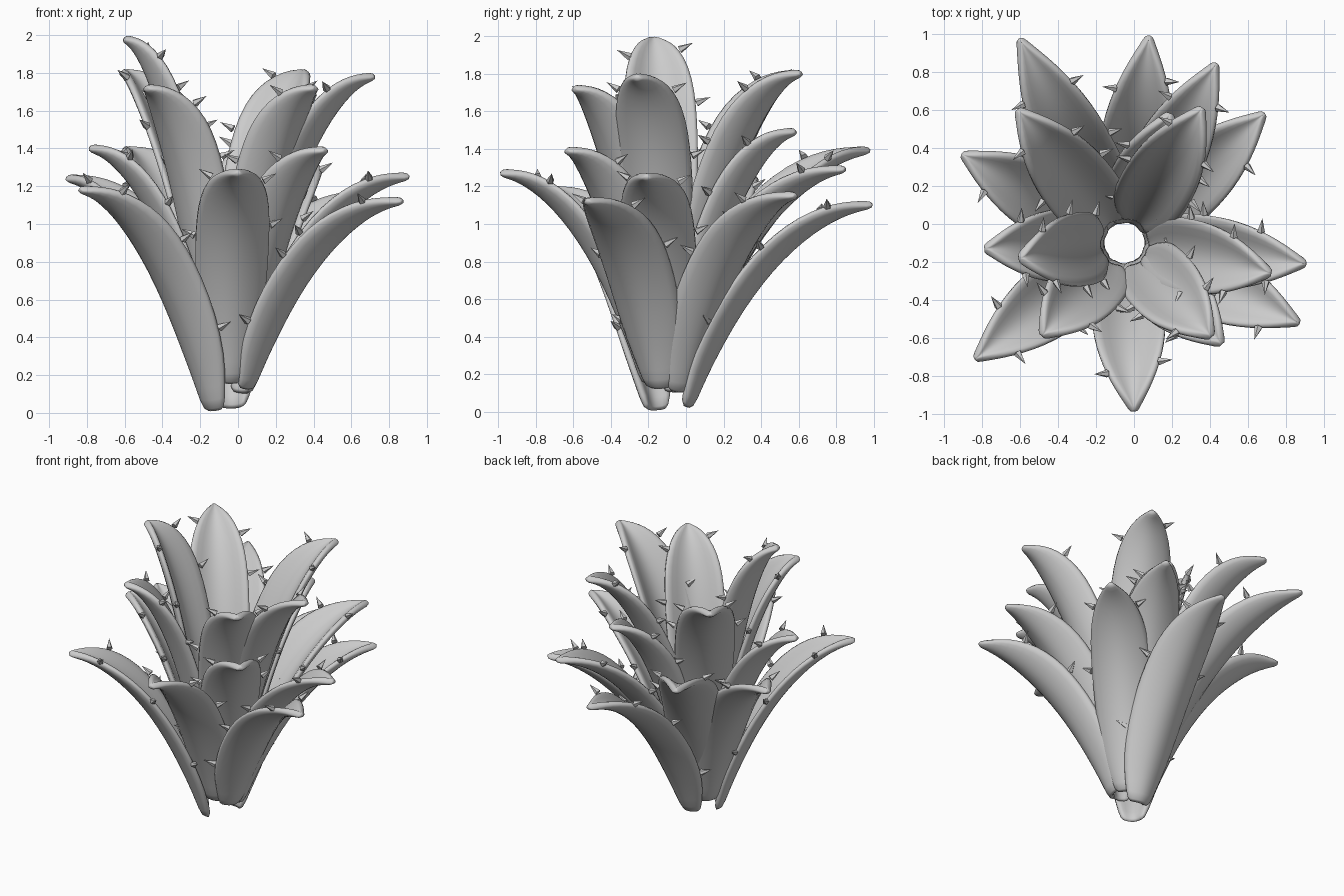
import bpy, bmesh, math, random
from mathutils import Vector

if "Cube" in bpy.data.objects:
    bpy.data.objects.remove(bpy.data.objects["Cube"])

random.seed(4)
CX, CY = -0.05, -0.10          # centre of the rosette's base
UP = Vector((0, 0, 1))
WIDTH = [(0, .075), (.08, .115), (.17, .16), (.3, .188), (.45, .20), (.6, .198),
         (.71, .178), (.81, .135), (.9, .08), (.96, .035), (1, .008)]


def half_width(t):
    for (a, wa), (b, wb) in zip(WIDTH, WIDTH[1:]):
        if t <= b:
            return wa + (wb - wa) * (t - a) / (b - a)
    return WIDTH[-1][1]


class Leaf:
    """Arching, cupped blade from the base ring to a given tip."""

    def __init__(self, tip, base_z, base_r):
        out = Vector((tip[0] - CX, tip[1] - CY, 0))
        reach = out.length - base_r
        self.out = out.normalized()
        self.side = UP.cross(self.out)
        rise = tip[2] - base_z - 0.015
        start = Vector((CX, CY, base_z)) + self.out * base_r
        self.p = [start + self.out * reach * a + UP * rise * b
                  for a, b in ((0, 0), (.18, .47), (.55, .97), (1, 1))]

    def point(self, t, v):
        a, b, c, d = self.p
        s = 1 - t
        pos = a * s**3 + b * 3 * s * s * t + c * 3 * s * t * t + d * t**3
        tan = ((b - a) * s * s + (c - b) * 2 * s * t + (d - c) * t * t).normalized()
        normal = tan.cross(self.side)
        if normal.dot(self.out) > 0:
            normal = -normal
        w = half_width(t)
        return pos + self.side * w * v + normal * w * 0.5 * (v * v - 0.2), tan, normal


def make_object(name, bm):
    bmesh.ops.recalc_face_normals(bm, faces=bm.faces)
    me = bpy.data.meshes.new(name)
    bm.to_mesh(me)
    bm.free()
    ob = bpy.data.objects.new(name, me)
    bpy.context.collection.objects.link(ob)
    return ob


def build_blade(leaf, name):
    bm = bmesh.new()
    ts = [0, .08, .17, .3, .42, .53, .63, .73, .82, .89, .95, 1]
    vs = [-1, -.6, -.25, 0, .25, .6, 1]
    grid = [[bm.verts.new(leaf.point(t, v)[0]) for v in vs] for t in ts]
    for r0, r1 in zip(grid, grid[1:]):
        for i in range(len(vs) - 1):
            bm.faces.new((r0[i], r0[i + 1], r1[i + 1], r1[i]))
    ob = make_object(name, bm)
    sol = ob.modifiers.new("thickness", 'SOLIDIFY')
    sol.thickness = 0.045
    sol.offset = 0
    sub = ob.modifiers.new("smooth", 'SUBSURF')
    sub.levels = sub.render_levels = 1
    for f in ob.data.polygons:
        f.use_smooth = True


def build_spines(leaf, name):
    bm = bmesh.new()
    for sign in (-1, 1):
        for t in (.25, .55, .82):
            t += random.uniform(-.06, .04)
            pos, tan, normal = leaf.point(t, sign)
            axis = (leaf.side * sign + normal * .5 + tan * .3).normalized()
            u = axis.cross(tan).normalized()
            w = axis.cross(u)
            apex = bm.verts.new(pos + axis * 0.08)
            ring = [bm.verts.new(pos + (u * math.cos(k * math.tau / 5) +
                                        w * math.sin(k * math.tau / 5)) * .022)
                    for k in range(5)]
            bm.faces.new(ring)
            for k in range(5):
                bm.faces.new((ring[k], ring[(k + 1) % 5], apex))
    make_object(name, bm)


# Tips (x, y, z) and base height for each tier
lower = [(.69, .585, 1.17, .10), (.08, .995, 1.12, .02), (-.91, .37, 1.26, .10),
         (-.84, -.715, 1.20, .005), (0, -.99, 1.29, .15), (.875, -.525, 1.14, .12)]
middle = [(.435, .85, 1.31, .18), (.19, .585, 1.51, .28), (-.605, .98, 1.41, .18),
          (-.79, -.13, 1.42, .22), (.465, -.635, 1.41, .22), (.91, -.21, 1.27, .18)]
upper = [(.36, .615, 1.82, .45), (-.615, .605, 1.82, .45), (-.605, -.18, 2.0, .5),
         (-.485, -.59, 1.74, .45), (.41, -.595, 1.74, .45), (.725, -.26, 1.80, .45)]

for tier, leaves, radius in (("lower", lower, .11), ("middle", middle, .11),
                             ("upper", upper, .13)):
    for i, (x, y, z, bz) in enumerate(leaves):
        leaf = Leaf((x, y, z), bz, radius)
        build_blade(leaf, f"{tier}_leaf_{i + 1}")
        build_spines(leaf, f"{tier}_leaf_spines_{i + 1}")
